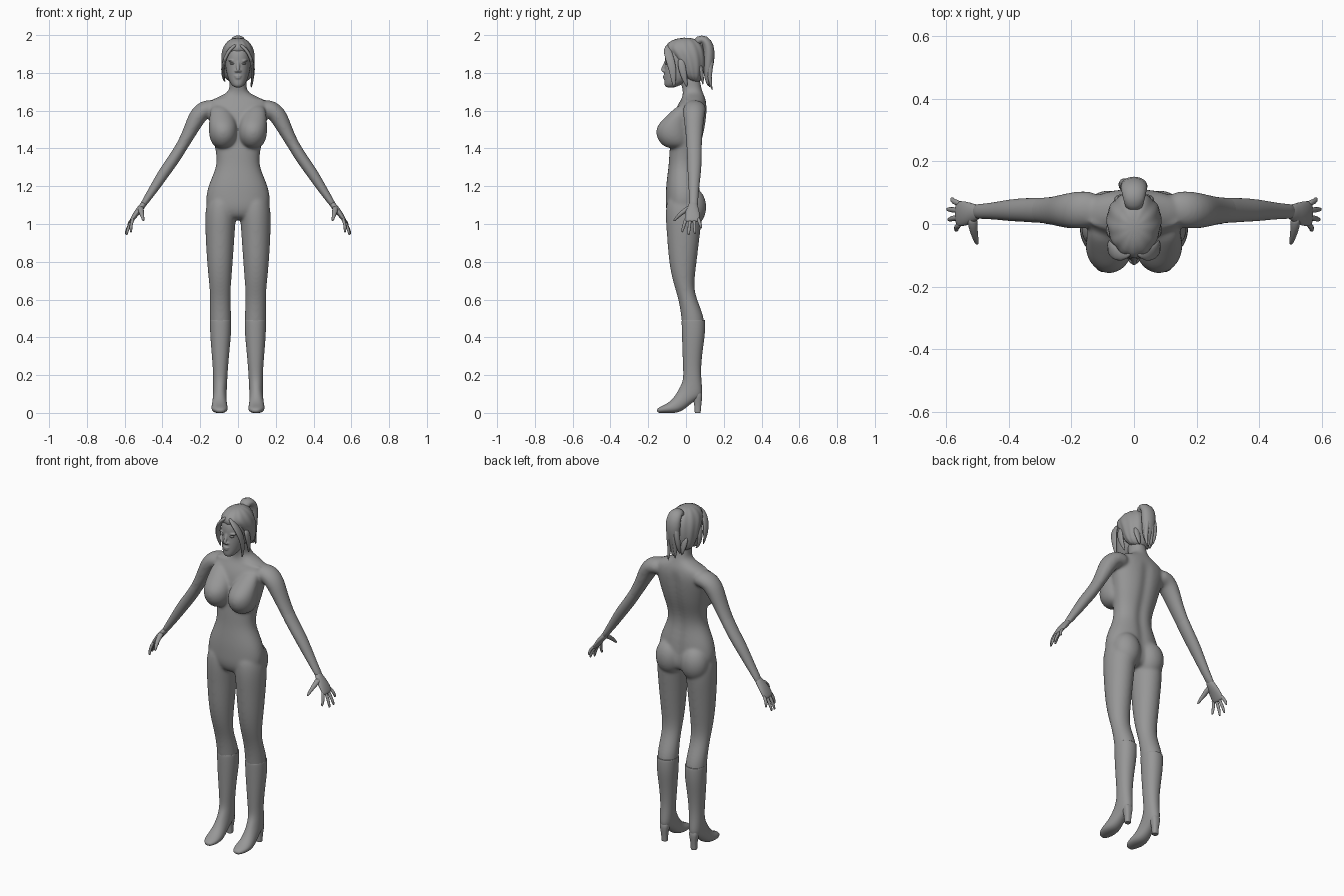
import bpy, bmesh, math
from mathutils import Vector, Matrix

grey = bpy.data.materials.new("dark_grey")
grey.diffuse_color = (.31, .31, .31, 1)


def skin(bm, rings):
    """Bridge closed rings of points and cap both ends."""
    vs = [[bm.verts.new(p) for p in r] for r in rings]
    n = len(vs[0])
    for a, b in zip(vs, vs[1:]):
        for i in range(n):
            bm.faces.new((a[i], a[(i + 1) % n], b[(i + 1) % n], b[i]))
    bm.faces.new(vs[0])
    bm.faces.new(vs[-1])
    return [v for r in vs for v in r]


def loft(bm, sections, s=1, n=24, p=2.0, ripple=0.0):
    """Sections: centre x, half width, front y, front z, back y, back z."""
    rings = []
    for xc, rx, yf, zf, yb, zb in sections:
        ring = []
        for i in range(n):
            a = 2 * math.pi * i / n
            k = 1 + ripple * math.cos(12 * a)
            c, d = [math.copysign(abs(t) ** (2 / p), t) * k for t in (math.cos(a), math.sin(a))]
            ring.append((s * (xc + rx * c), (yf + yb) / 2 + (yb - yf) / 2 * d, (zf + zb) / 2 + (zb - zf) / 2 * d))
        rings.append(ring)
    return skin(bm, rings)


def level(rows):
    """Horizontal sections from: z, centre x, half width, front y, back y."""
    return [(x, r, f, z, b, z) for z, x, r, f, b in rows]


def tube(bm, pts, ref, s=1, n=12):
    """Points: x, y, z, radius across, radius along ref axis."""
    P = [Vector(p[:3]) for p in pts]
    rings = []
    for i, p in enumerate(pts):
        t = (P[min(i + 1, len(P) - 1)] - P[max(i - 1, 0)]).normalized()
        v = Vector(ref)
        v = (v - t * v.dot(t)).normalized()
        u = t.cross(v)
        ring = []
        for k in range(n):
            a = 2 * math.pi * k / n
            q = P[i] + u * p[3] * math.cos(a) + v * p[4] * math.sin(a)
            ring.append((s * q.x, q.y, q.z))
        rings.append(ring)
    skin(bm, rings)


def ball(bm, c, r):
    m = Matrix.Translation(c) @ Matrix.Diagonal((*r, 1))
    bmesh.ops.create_uvsphere(bm, u_segments=20, v_segments=12, radius=1, matrix=m)


def finish(bm, name, sub=2, voxel=0, relax=6):
    bmesh.ops.recalc_face_normals(bm, faces=bm.faces)
    for f in bm.faces:
        f.smooth = True
    me = bpy.data.meshes.new(name)
    bm.to_mesh(me)
    bm.free()
    me.materials.append(grey)
    ob = bpy.data.objects.new(name, me)
    bpy.context.collection.objects.link(ob)
    if sub:
        m = ob.modifiers.new("Subdivide", 'SUBSURF')
        m.levels = m.render_levels = sub
    if voxel:
        m = ob.modifiers.new("Fuse", 'REMESH')
        m.mode, m.voxel_size, m.use_smooth_shade = 'VOXEL', voxel, True
        m = ob.modifiers.new("Relax", 'SMOOTH')
        m.factor, m.iterations = 0.5, relax


X, Y = (1, 0, 0), (0, 1, 0)

# Body: torso, legs and shoulders fused into one skin
bm = bmesh.new()
torso = loft(bm, level([
    (1.02, 0, .07, -.07, .05), (1.05, 0, .13, -.098, .075), (1.09, 0, .164, -.108, .08),
    (1.13, 0, .172, -.108, .08), (1.20, 0, .159, -.106, .076), (1.27, 0, .127, -.097, .062),
    (1.32, 0, .112, -.091, .058), (1.38, 0, .116, -.088, .068), (1.45, 0, .131, -.081, .091),
    (1.53, 0, .148, -.075, .107), (1.60, 0, .165, -.059, .114), (1.64, 0, .165, -.038, .109),
    (1.665, 0, .125, -.022, .102), (1.688, 0, .066, -.016, .093), (1.71, 0, .047, -.018, .084),
    (1.74, 0, .044, -.026, .078), (1.80, 0, .045, -.04, .07)]), n=40, p=2.2)
for v in torso:  # spine furrow
    if v.co.y > .03 and 1.1 < v.co.z < 1.62:
        v.co.y -= .014 * math.exp(-(v.co.x / .022) ** 2)
leg = level([
    (1.16, .085, .06, -.09, .06), (1.10, .088, .083, -.107, .08), (1.03, .093, .082, -.109, .085),
    (.95, .095, .078, -.102, .075), (.8, .096, .069, -.092, .057), (.7, .095, .06, -.071, .044),
    (.64, .094, .055, -.052, .046), (.58, .094, .055, -.036, .067), (.5, .092, .058, -.024, .1),
    (.42, .092, .053, -.018, .096), (.3, .093, .04, -.01, .078), (.22, .094, .03, -.005, .07)])
breast = level([
    (1.40, .078, .03, -.10, 0), (1.42, .078, .058, -.13, .02), (1.455, .078, .074, -.156, .02),
    (1.50, .079, .077, -.161, .02), (1.535, .081, .073, -.143, .02), (1.57, .086, .066, -.106, .02),
    (1.61, .095, .05, -.064, .02), (1.63, .10, .03, -.035, .02)])
arm = [(.10, .05, 1.61, .045, .055), (.17, .045, 1.614, .05, .062), (.21, .042, 1.58, .051, .058),
       (.245, .042, 1.51, .040, .049), (.288, .043, 1.425, .032, .042), (.345, .045, 1.335, .031, .038),
       (.39, .044, 1.275, .031, .036), (.44, .042, 1.195, .025, .028), (.492, .04, 1.118, .018, .023),
       (.51, .04, 1.09, .014, .024)]
for s in (-1, 1):
    loft(bm, leg, s)
    loft(bm, breast, s)
    tube(bm, arm[:6], Y, s, 20)
    ball(bm, (s * .081, .03, 1.09), (.083, .079, .105))
    tube(bm, [(.02, -.016, 1.662, .008, .008), (.08, -.018, 1.656, .008, .008),
              (.15, .01, 1.652, .008, .008)], Y, s)
finish(bm, "body", 2, .006, 24)

# Head with brows, nose and lips fused
bm = bmesh.new()
loft(bm, level([
    (1.722, 0, .018, -.106, -.06), (1.735, 0, .034, -.115, -.03), (1.765, 0, .052, -.116, .03),
    (1.81, 0, .063, -.116, .065), (1.845, 0, .068, -.112, .08), (1.89, 0, .071, -.114, .085),
    (1.93, 0, .067, -.1, .08), (1.96, 0, .05, -.075, .055), (1.975, 0, .02, -.04, .02)]), p=2.15)
tube(bm, [(0, -.102, 1.875, .007, .008), (0, -.116, 1.835, .008, .009),
          (0, -.128, 1.815, .010, .010), (0, -.115, 1.804, .007, .007)], X)
ball(bm, (0, -.113, 1.783), (.019, .009, .005))
ball(bm, (0, -.112, 1.773), (.016, .010, .006))
for s in (-1, 1):
    ball(bm, (s * .03, -.099, 1.864), (.024, .011, .006))
    ball(bm, (s * .010, -.118, 1.809), (.008, .009, .006))
finish(bm, "head", 2, .004, 5)

# Eyes
bm = bmesh.new()
for s in (-1, 1):
    ball(bm, (s * .029, -.1, 1.849), (.014, .0105, .006))
finish(bm, "eyes", 0)

# Forearms and hands: flat palm, four curved fingers and a thumb
bm = bmesh.new()
palm = [(.49, .04, 1.12, .015, .02), (.51, .036, 1.09, .017, .029), (.537, .033, 1.06, .016, .041),
        (.562, .033, 1.02, .011, .041), (.566, .033, 1.012, .008, .038)]
fingers = [(.001, -.02, .566, .955), (.022, .014, .59, .94), (.043, .047, .594, .945), (.064, .08, .58, .975)]
for s in (-1, 1):
    tube(bm, [(.24, .042, 1.52, .028, .036)] + arm[4:], Y, s, 20)
    tube(bm, palm, Y, s, 16)
    for y0, y1, x1, z1 in fingers:
        ym, zm = (y0 + y1) / 2, (1.03 + z1) / 2 + .003
        tube(bm, [(.552, y0, 1.035, .009, .010), (.578 if x1 > .57 else .568, ym, zm, .009, .0095),
                  (x1, y1, z1 + .01, .007, .007), (x1, y1, z1, .004, .004)], Y, s, 10)
    tube(bm, [(.515, .025, 1.09, .015, .018), (.514, -.008, 1.07, .014, .016),
              (.508, -.037, 1.047, .010, .011), (.502, -.057, 1.025, .008, .008),
              (.50, -.065, 1.016, .004, .004)], X, s, 10)
finish(bm, "forearms_and_hands", 1)

# Knee boots with a separate tapered heel
boot = level([(.49, .092, .050, -.017, .093), (.495, .092, .056, -.022, .099), (.488, .092, .057, -.024, .102),
              (.42, .092, .056, -.022, .102), (.33, .093, .048, -.019, .088), (.25, .093, .041, -.016, .08)]) + [
    (.094, .038, -.014, .20, .08, .19), (.095, .037, -.018, .165, .086, .13),
    (.096, .036, -.035, .13, .088, .085), (.097, .036, -.052, .1, .045, .065),
    (.098, .039, -.07, .075, .0, .025), (.098, .043, -.09, .057, -.04, 0),
    (.097, .043, -.113, .043, -.09, -.002), (.095, .034, -.138, .032, -.125, -.001),
    (.094, .016, -.157, .018, -.152, 0)]
heel = level([(.12, .096, .03, .03, .086), (.08, .096, .026, .035, .087), (.045, .096, .018, .044, .081),
              (.004, .096, .017, .046, .078), (0, .096, .017, .046, .078), (0, .096, .012, .05, .074)])
for s, side in ((-1, "right"), (1, "left")):
    bm = bmesh.new()
    loft(bm, boot, s, p=2.15)
    finish(bm, side + "_boot")
    bm = bmesh.new()
    loft(bm, heel, s, 16, 2.6)
    finish(bm, side + "_heel", 1)

# Hair cap, rippled into strands and tilted back from the forehead
bm = bmesh.new()
loft(bm, [(0, .05, .02, 1.755, .07, 1.745), (0, .078, -.025, 1.79, .09, 1.775),
          (0, .087, -.055, 1.85, .103, 1.84), (0, .088, -.09, 1.90, .103, 1.895),
          (0, .079, -.115, 1.928, .092, 1.94), (0, .058, -.095, 1.963, .065, 1.973),
          (0, .025, -.045, 1.985, .02, 1.988)], n=72, ripple=.018)
finish(bm, "hair_cap", 1)

# Loose face locks and nape strands
bm = bmesh.new()
for s, drop in ((-1, .03), (1, 0)):
    tube(bm, [(.005, -.085, 1.95, .01, .012), (.04, -.102, 1.93, .01, .022), (.07, -.088, 1.88, .01, .024),
              (.08, -.07, 1.82, .008, .022), (.078, -.066, 1.76 + drop, .006, .013),
              (.07, -.062, 1.72 + drop, .002, .003)], Y, s)
    tube(bm, [(.07, -.03, 1.88, .012, .02), (.083, -.02, 1.82, .01, .022), (.076, -.005, 1.76, .007, .014),
              (.066, .005, 1.725 + drop, .002, .003)], Y, s)
    tube(bm, [(.045, .07, 1.85, .015, .025), (.045, .085, 1.79, .012, .018), (.035, .09, 1.735, .003, .004)], X, s)
finish(bm, "hair_locks", 1)

# Ponytail rising from the crown then hanging down the back
bm = bmesh.new()
tube(bm, [(0, .05, 1.945, .022, .026), (0, .066, 1.978, .025, .032), (0, .098, 1.978, .029, .039),
          (0, .122, 1.94, .031, .045), (0, .122, 1.88, .031, .043), (0, .116, 1.82, .026, .036),
          (0, .112, 1.77, .015, .024), (0, .118, 1.73, .004, .007)], X, 1, 16)
for dx, dy, z in ((.02, .14, 1.705), (-.015, .125, 1.72), (-.035, .105, 1.75)):
    tube(bm, [(dx * .5, .125, 1.92, .02, .018), (dx, .132, 1.85, .018, .016),
              (dx * 1.1, .12, 1.78, .012, .012), (dx, dy, z, .003, .003)], X)
finish(bm, "ponytail", 1)
